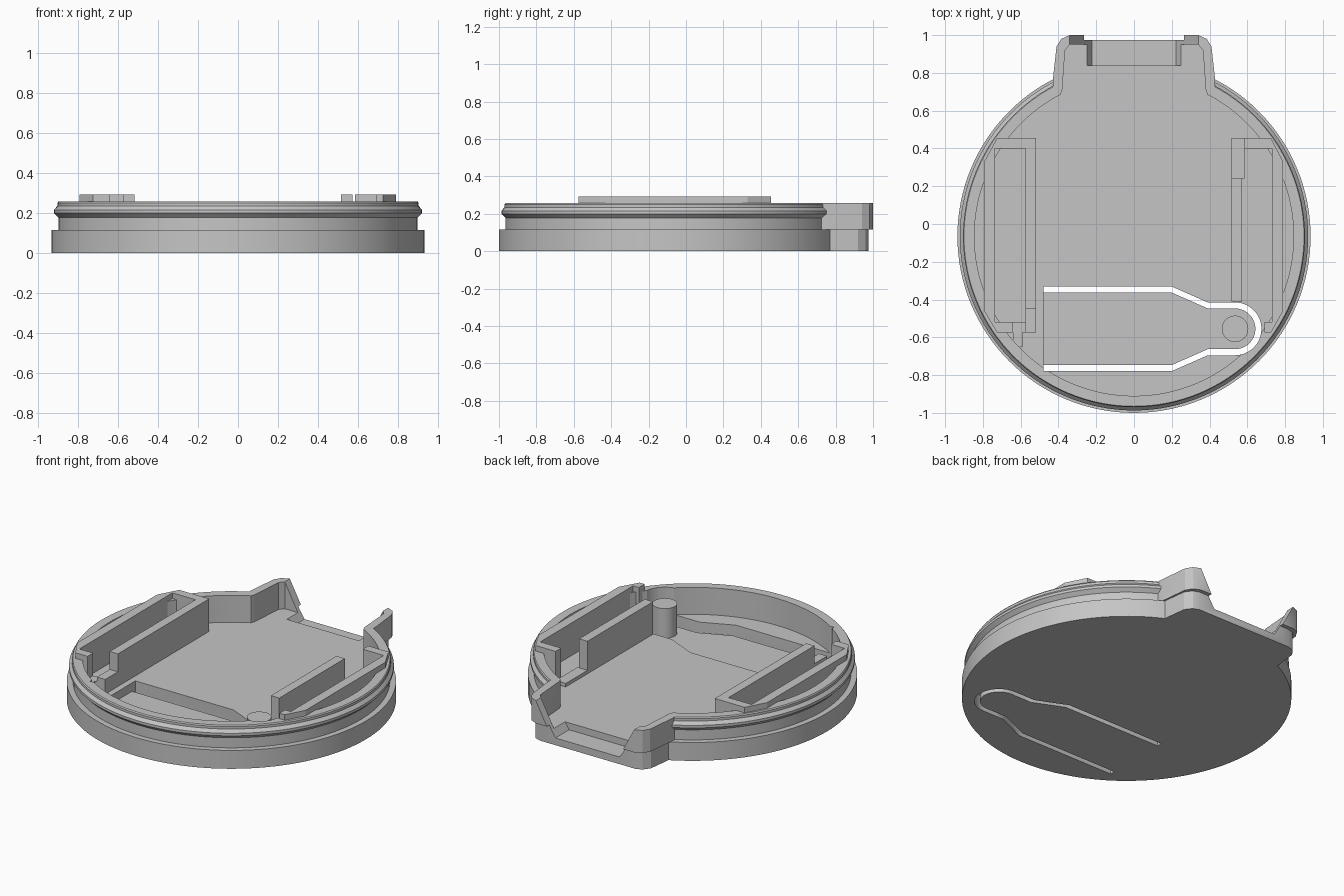
import bpy, bmesh
from math import sin, cos, radians, pi

cube = bpy.data.objects.get("Cube")
if cube:
    bpy.data.objects.remove(cube, do_unlink=True)

CY = -0.065       # centre of the round body
FLOOR = 0.088
TOP = 0.257
RAIL_TOP = 0.292

grey = bpy.data.materials.new("plain_grey")
grey.use_nodes = True
grey.diffuse_color = (0.56, 0.56, 0.56, 1)
grey.node_tree.nodes["Principled BSDF"].inputs["Base Color"].default_value = (0.56, 0.56, 0.56, 1)


def finish(name, bm):
    bmesh.ops.remove_doubles(bm, verts=bm.verts, dist=1e-5)
    bmesh.ops.recalc_face_normals(bm, faces=bm.faces)
    mesh = bpy.data.meshes.new(name)
    bm.to_mesh(mesh)
    bm.free()
    mesh.materials.append(grey)
    obj = bpy.data.objects.new(name, mesh)
    bpy.context.collection.objects.link(obj)
    return obj


def extrude(name, points, offset):
    bm = bmesh.new()
    face = bm.faces.new([bm.verts.new(p) for p in points])
    new = bmesh.ops.extrude_face_region(bm, geom=[face])["geom"]
    bmesh.ops.translate(bm, vec=offset, verts=[v for v in new if isinstance(v, bmesh.types.BMVert)])
    return finish(name, bm)


def prism(name, outline, z0, z1):
    return extrude(name, [(x, y, z0) for x, y in outline], (0, 0, z1 - z0))


def front_prism(name, profile, y0, y1):
    return extrude(name, [(x, y0, z) for x, z in profile], (0, y1 - y0, 0))


def box(name, x0, x1, y0, y1, z0, z1):
    return prism(name, [(x0, y0), (x1, y0), (x1, y1), (x0, y1)], z0, z1)


def lathe(name, profile, steps=128):
    bm = bmesh.new()
    verts = [bm.verts.new((r, CY, z)) for r, z in profile]
    edges = [bm.edges.new(pair) for pair in zip(verts, verts[1:])]
    bmesh.ops.spin(bm, geom=verts + edges, cent=(0, CY, 0), axis=(0, 0, 1),
                   angle=2 * pi, steps=steps, use_duplicate=False)
    return finish(name, bm)


def circle(cx, cy, r, n):
    return [(cx + r * cos(2 * pi * i / n), cy + r * sin(2 * pi * i / n)) for i in range(n)]


def mirrored(half):
    return half + [(-x, y) for x, y in reversed(half)]


def combine(target, tool, operation):
    mod = target.modifiers.new(operation.lower(), "BOOLEAN")
    mod.operation, mod.solver, mod.object = operation, "EXACT", tool
    bpy.context.view_layer.objects.active = target
    bpy.ops.object.modifier_apply(modifier=mod.name)
    bpy.data.objects.remove(tool, do_unlink=True)


# Round body with a stepped base and a snap bead near the rim
body = lathe("round_body", [
    (0, 0), (0.935, 0), (0.935, 0.115), (0.9, 0.115), (0.9, 0.178), (0.922, 0.2),
    (0.922, 0.216), (0.905, 0.235), (0.905, 0.25), (0.9, TOP), (0, TOP)])

# Back tab, with the upper wall slightly wider than its foot
foot = mirrored([(-0.42, 0.5), (-0.42, 0.76), (-0.4, 0.92), (-0.37, 0.96), (-0.33, 0.975)])
collar = mirrored([(-0.43, 0.5), (-0.43, 0.76), (-0.41, 0.94), (-0.385, 0.98), (-0.34, 1.0)])
combine(body, prism("tab_foot", foot, 0, 0.118), "UNION")
combine(body, prism("tab_collar", collar, 0.115, TOP), "UNION")

# Hollow interior
combine(body, prism("cavity", circle(0, CY, 0.845, 128), FLOOR, 1), "DIFFERENCE")
tab_inner = mirrored([(-0.4, 0.5), (-0.4, 0.66), (-0.38, 0.71), (-0.365, 0.92), (-0.34, 0.95)])
combine(body, prism("tab_cavity", tab_inner, FLOOR, 1), "DIFFERENCE")

# Notch with sloping ends, sunk into the floor and open at the back
notch = mirrored([(-0.345, 0.265), (-0.25, FLOOR), (-0.222, 0.045)])
combine(body, front_prism("notch", notch, 0.84, 1.1), "DIFFERENCE")


# Spring tongue outline, shared by the cut and the tongue
def tongue_outline(grow, x0):
    r = 0.108 + grow
    arc = [(0.535 + r * cos(radians(a)), -0.555 + r * sin(radians(a))) for a in range(90, -91, -10)]
    upper = [(x0, -0.363 + grow), (0.2, -0.363 + grow), (0.39, -0.447 + grow)]
    return upper + arc + [(x, -1.11 - y) for x, y in reversed(upper)]


combine(body, prism("tongue_cut", tongue_outline(0.032, -0.48), -1, 1), "DIFFERENCE")
tongue = prism("spring_tongue", tongue_outline(0, -0.48), 0, 0.035)
pin = prism("tongue_pin", circle(0.535, -0.555, 0.07, 40), 0.03, 0.22)

# Rails: a C-shaped holder on one side, an open one on the other
base = FLOOR - 0.01
prism("right_rail", [
    (-0.793, 0.33), (-0.725, 0.455), (-0.518, 0.455), (-0.518, -0.45), (-0.575, -0.45),
    (-0.575, 0.4), (-0.735, 0.4), (-0.735, -0.52), (-0.64, -0.52), (-0.64, -0.575),
    (-0.725, -0.575), (-0.793, -0.46)], base, RAIL_TOP)
prism("left_rail", [
    (0.79, 0.33), (0.725, 0.455), (0.585, 0.455), (0.585, 0.4), (0.73, 0.4),
    (0.73, -0.52), (0.69, -0.52), (0.69, -0.575), (0.725, -0.575), (0.79, -0.46)], base, RAIL_TOP)
box("left_rail_inner_wall", 0.515, 0.573, -0.41, 0.24, base, RAIL_TOP)

# Low steps at the ends of the rails
box("left_rail_step", 0.515, 0.585, 0.24, 0.455, base, 0.11)
box("right_rail_step", -0.575, -0.518, -0.575, -0.45, base, 0.18)
box("right_rail_sill", -0.64, -0.575, -0.575, -0.52, base, 0.15)
box("right_rail_foot", -0.64, -0.59, -0.65, -0.575, base, 0.15)

# Smooth the round parts, keeping edges sharp
bpy.ops.object.select_all(action="DESELECT")
for obj in (body, tongue, pin):
    obj.select_set(True)
bpy.context.view_layer.objects.active = body
bpy.ops.object.shade_smooth_by_angle(angle=radians(25))
